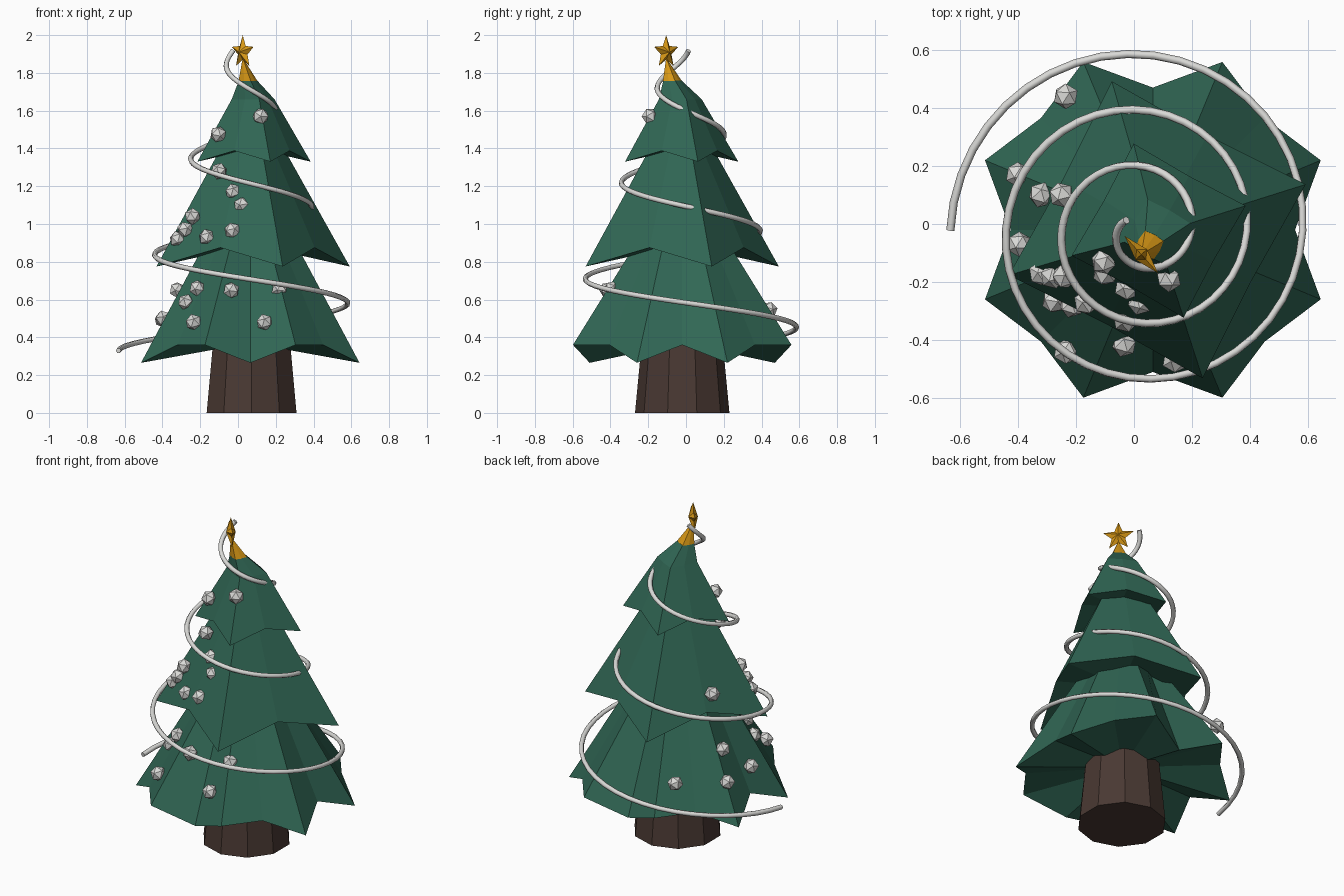
import bpy, bmesh
from math import sin, cos, pi, radians
from mathutils import Vector, Matrix

if "Cube" in bpy.data.objects:
    bpy.data.objects.remove(bpy.data.objects["Cube"])


def material(name, rgb):
    m = bpy.data.materials.new(name)
    m.diffuse_color = (*rgb, 1)
    m.use_nodes = True
    m.node_tree.nodes["Principled BSDF"].inputs["Base Color"].default_value = m.diffuse_color
    return m


GREEN = material("pine_green", (0.03, 0.135, 0.09))
BROWN = material("bark_brown", (0.068, 0.041, 0.033))
GOLD = material("gold", (0.70, 0.32, 0.008))
SILVER = material("silver", (0.70, 0.70, 0.68))


def finish(bm, name, mat):
    bmesh.ops.recalc_face_normals(bm, faces=bm.faces[:])
    me = bpy.data.meshes.new(name)
    bm.to_mesh(me)
    bm.free()
    me.materials.append(mat)
    ob = bpy.data.objects.new(name, me)
    bpy.context.collection.objects.link(ob)
    return ob


def loft(name, mat, rings, low=None, high=None):
    """Skin closed rings; close each end with a fan to a point, or a flat cap."""
    bm = bmesh.new()
    vs = [[bm.verts.new(p) for p in ring] for ring in rings]
    n = len(vs[0])
    for a, b in zip(vs, vs[1:]):
        for i in range(n):
            j = (i + 1) % n
            bm.faces.new((a[i], a[j], b[j], b[i]))
    for ring, tip in ((vs[0], low), (vs[-1], high)):
        if tip is None:
            bm.faces.new(ring)
        else:
            t = bm.verts.new(tip)
            for i in range(n):
                bm.faces.new((ring[i], ring[(i + 1) % n], t))
    return finish(bm, name, mat)


def polar(c, r, deg, z):
    return (c[0] + r * cos(radians(deg)), c[1] + r * sin(radians(deg)), z)


def square_ring(c, r, turn, z, z_mid=None, inset=0.69):
    """Four corners with a midpoint on every side."""
    return [polar(c, r if k % 2 == 0 else r * inset, turn + 45 * k,
                  z if k % 2 == 0 or z_mid is None else z_mid) for k in range(8)]


# trunk
C = (0.072, -0.02)
loft("trunk", BROWN, [[polar(C, r, 36 * k + 18, z) for k in range(10)]
                      for r, z in ((0.25, 0), (0.21, 0.42))])

# bottom branches: eight-cornered skirt with a wavy hem
C = (0.065, -0.02)
hem, top = [], []
for k in range(16):
    if k % 2:
        r, z = 0.626, (0.265 if k % 8 in (1, 7) else 0.36)
    elif k % 4:
        r, z = 0.545, 0.36
    else:
        r, z = 0.49, (0.36 if k % 8 == 0 else 0.265)
    hem.append(polar(C, r, 22.5 * k, z))
    top.append(polar(C, 0.23 if k % 2 else 0.205, 22.5 * k, 0.95))
loft("bottom_branches", GREEN, [hem, top], low=(*C, 0.37))

# middle branches
C = (0.08, -0.02)
loft("middle_branches", GREEN,
     [square_ring(C, 0.535, 17, 0.775, 0.875), square_ring((0.075, -0.025), 0.14, 17, 1.46)],
     low=(*C, 0.89))

# top branches, leaning slightly at the tip
C = (0.085, -0.023)
loft("top_branches", GREEN,
     [square_ring(C, 0.312, 16, 1.33, 1.388),
      square_ring((0.08, -0.03), 0.118, 16, 1.66, inset=0.75),
      square_ring((0.053, -0.072), 0.05, 16, 1.76, inset=0.8)],
     low=(*C, 1.40))

# golden cap under the star
loft("star_base", GOLD, [square_ring((0.053, -0.072), 0.052, 16, 1.757, inset=0.8)],
     high=(0.025, -0.105, 1.88))

# star: ten-point outline with raised centres on both sides
centre = Vector((0.025, -0.105, 1.91))
turn = Matrix.Rotation(radians(-48), 3, 'Z')
outline = []
for k in range(10):
    r = 0.09 if k % 2 == 0 else 0.04
    a = pi / 2 + k * pi / 5
    outline.append(centre + turn @ Vector((r * cos(a), 0, r * sin(a))))
loft("star", GOLD, [outline],
     low=centre + turn @ Vector((0, -0.027, 0)), high=centre + turn @ Vector((0, 0.027, 0)))

# garland: shrinking clockwise spiral
cu = bpy.data.curves.new("garland", 'CURVE')
cu.dimensions = '3D'
cu.bevel_depth = 0.014
cu.bevel_resolution = 1
cu.use_fill_caps = True
N = 130
sp = cu.splines.new('POLY')
sp.points.add(N)
for i in range(N + 1):
    q = 12.4 * i / N                       # quarter turns
    r, a = 0.655 - 0.048 * q, pi - q * pi / 2
    sp.points[i].co = (0.022 + r * cos(a), -0.022 + r * sin(a), 0.33 + 0.128 * q, 1)
cu.materials.append(SILVER)
bpy.context.collection.objects.link(bpy.data.objects.new("garland", cu))

# baubles
baubles = [
    (.12, -.19, 1.57), (-.105, -.13, 1.475), (-.10, -.17, 1.28), (-.025, -.22, 1.17),
    (.02, -.27, 1.10), (-.24, -.18, 1.04), (-.25, .10, .97), (-.28, -.18, .97),
    (-.32, -.17, .92), (-.165, -.27, .93), (-.03, -.33, .965), (-.32, .10, .65),
    (-.215, -.28, .66), (-.275, -.265, .585), (-.40, .17, .495), (-.395, -.07, .50),
    (-.235, -.44, .48), (-.235, .44, .545), (-.035, -.415, .65), (.22, -.39, .655),
    (.14, -.47, .48)]
bm = bmesh.new()
for p in baubles:
    bmesh.ops.create_icosphere(bm, subdivisions=1, radius=0.045,
                               matrix=Matrix.Translation(p) @ Matrix.Rotation(p[2] * 9, 4, 'X'))
finish(bm, "baubles", SILVER)
